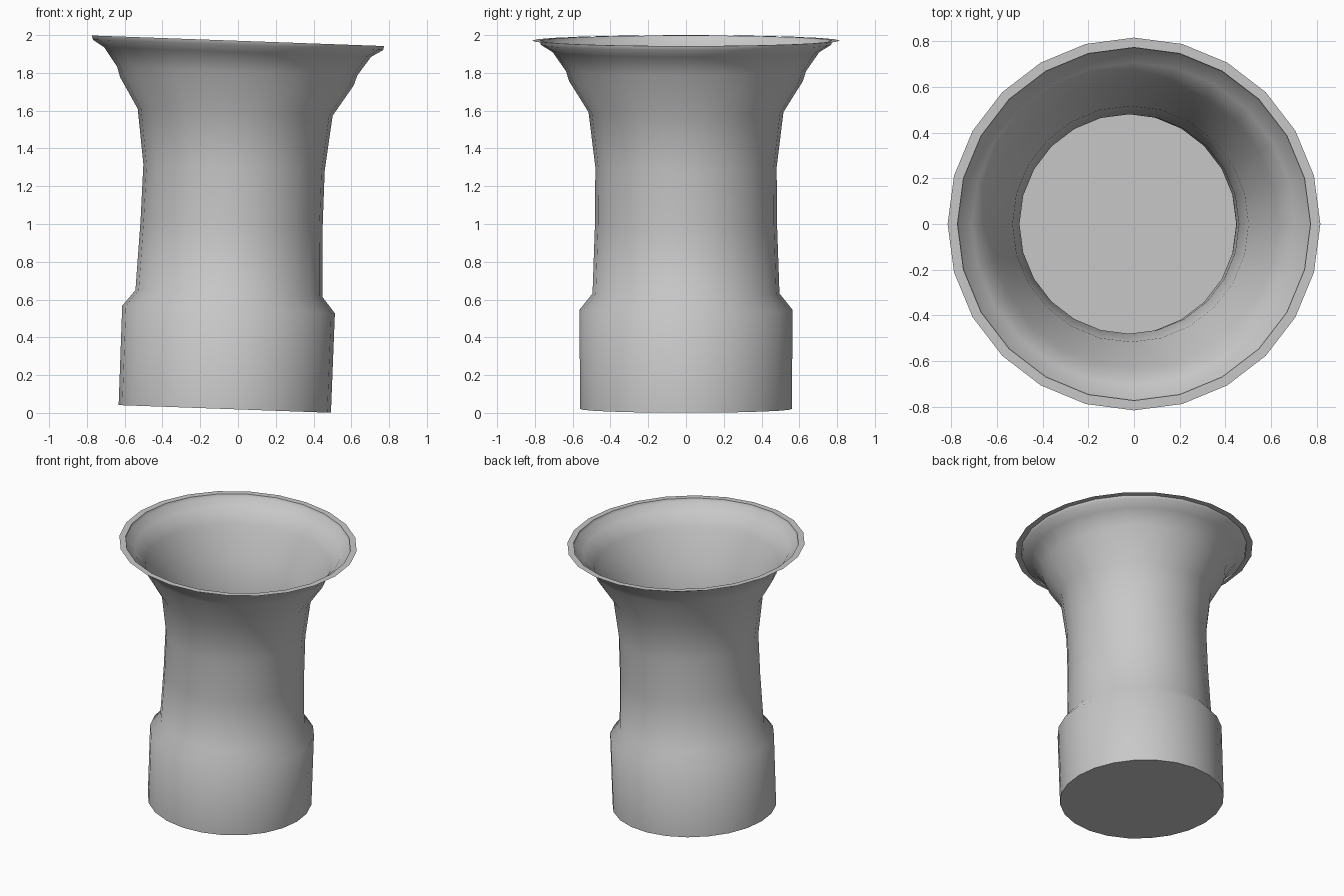
import bpy, bmesh
from math import cos, sin, tau, radians

cube = bpy.data.objects.get("Cube")
if cube:
    bpy.data.objects.remove(cube, do_unlink=True)

SIDES = 24
TILT = 0.036   # every ring leans down slightly towards +x

grey = bpy.data.materials.new("plain grey")
grey.use_nodes = True
colour = (0.58, 0.58, 0.58, 1)
grey.diffuse_color = colour
grey.node_tree.nodes["Principled BSDF"].inputs["Base Color"].default_value = colour


def lathe(name, rings, floor=False):
    """Loft leaning rings of (centre x, centre z, radius)."""
    bm = bmesh.new()
    loops = []
    for cx, cz, r in rings:
        loops.append([bm.verts.new((cx + r * cos(a), r * sin(a), cz - TILT * r * cos(a)))
                      for a in (tau * i / SIDES for i in range(SIDES))])
    for low, high in zip(loops, loops[1:]):
        for i in range(SIDES):
            j = (i + 1) % SIDES
            bm.faces.new((low[i], low[j], high[j], high[i]))
    if floor:
        bm.faces.new(loops[0][::-1])
    mesh = bpy.data.meshes.new(name)
    bm.to_mesh(mesh)
    bm.free()
    mesh.materials.append(grey)
    obj = bpy.data.objects.new(name, mesh)
    bpy.context.collection.objects.link(obj)
    bpy.ops.object.select_all(action='DESELECT')
    obj.select_set(True)
    bpy.context.view_layer.objects.active = obj
    bpy.ops.object.shade_smooth_by_angle(angle=radians(50))
    return obj


# Closed base collar, waisted tube, stepped flare
lathe("flared_tube", [
    (-0.07, 0.021, 0.562),
    (-0.05, 0.547, 0.563),
    (-0.048, 0.632, 0.495),
    (-0.034, 1.0, 0.482),
    (-0.021, 1.3, 0.48),
    (-0.015, 1.592, 0.516),
    (-0.006, 1.755, 0.618),
    (-0.004, 1.81, 0.636),
    (-0.002, 1.91, 0.706),
    (0, 1.948, 0.768),
    (0, 1.970, 0.774),
], floor=True)

# Paper-thin flat lip around the mouth
lathe("rim_lip", [(0, 1.9705, 0.815), (0, 1.9705, 0.772)])
